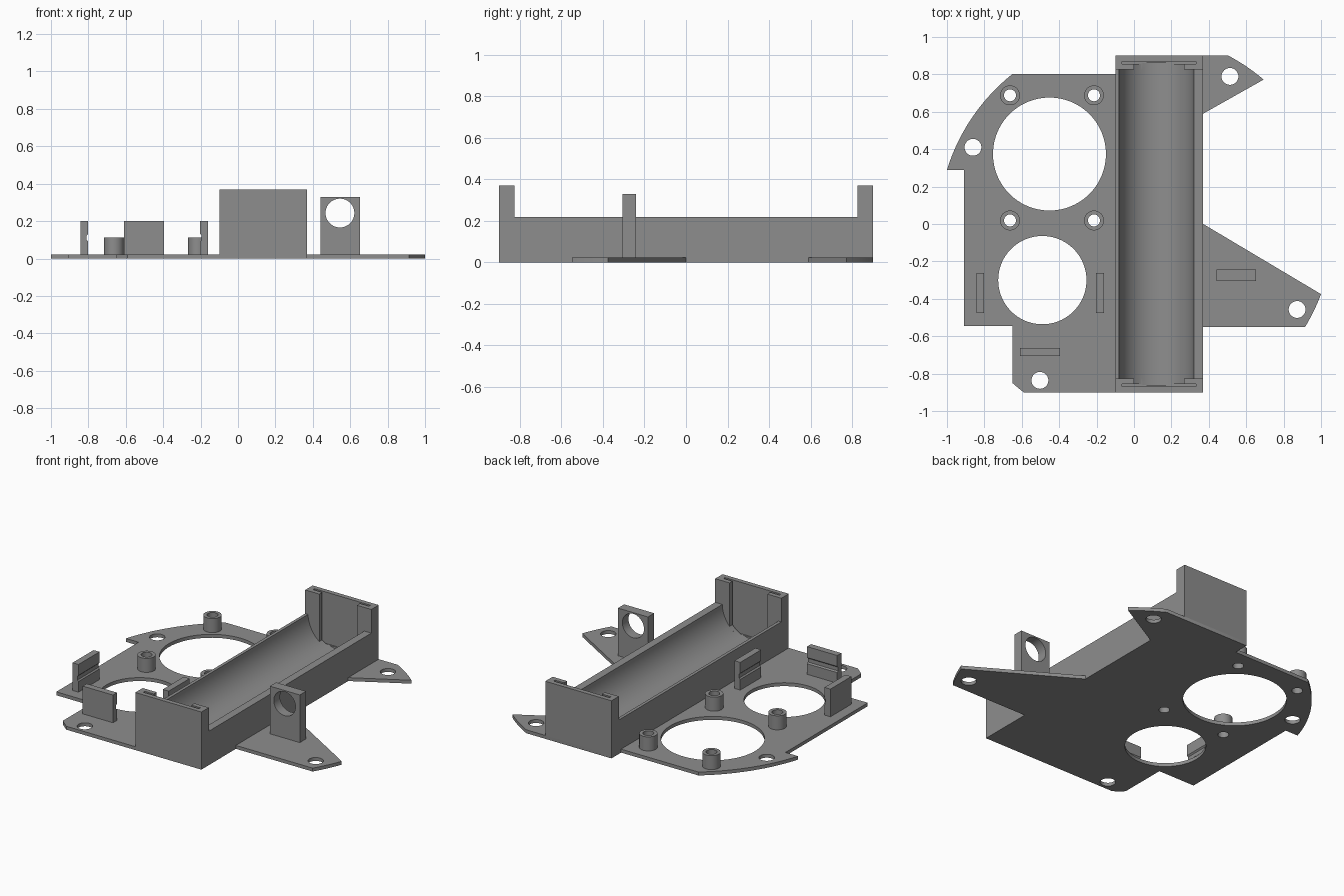
import bpy, bmesh, math
from mathutils import Matrix

if "Cube" in bpy.data.objects:
    bpy.data.objects.remove(bpy.data.objects["Cube"])

grey = bpy.data.materials.new("grey plastic")
grey.diffuse_color = (0.27, 0.27, 0.27, 1)
grey.use_nodes = True
grey.node_tree.nodes["Principled BSDF"].inputs["Base Color"].default_value = grey.diffuse_color
T = 0.022                      # base plate thickness
AXIS = {                       # where a profile's (u, v, depth) go
    'z': Matrix.Identity(3),
    'y': Matrix(((1, 0, 0), (0, 0, 1), (0, 1, 0))),
    'x': Matrix(((0, 0, 1), (1, 0, 0), (0, 1, 0))),
}


def circle(cx, cy, r, n=64):
    return [(cx + r * math.cos(2 * math.pi * i / n),
             cy + r * math.sin(2 * math.pi * i / n)) for i in range(n)]


def rect(u0, v0, u1, v1):
    return [(u0, v0), (u1, v0), (u1, v1), (u0, v1)]


def rim(p, q, n=14, c=(0, -0.03)):
    """Arc of the round chassis outline from p to q, ends included."""
    a = math.atan2(p[1] - c[1], p[0] - c[0])
    b = math.atan2(q[1] - c[1], q[0] - c[0])
    ra, rb = math.dist(p, c), math.dist(q, c)
    pts = []
    for i in range(n + 1):
        t = i / n
        r, w = ra + (rb - ra) * t, a + (b - a) * t
        pts.append((c[0] + r * math.cos(w), c[1] + r * math.sin(w)))
    return pts


def extrude(name, loops, d0, d1, axis='z'):
    """Solid from an outline plus hole loops, from depth d0 to d1."""
    cu = bpy.data.curves.new(name, 'CURVE')
    cu.dimensions, cu.fill_mode = '2D', 'BOTH'
    cu.extrude = (d1 - d0) / 2
    for loop in loops:
        s = cu.splines.new('POLY')
        s.points.add(len(loop) - 1)
        for pt, (u, v) in zip(s.points, loop):
            pt.co = (u, v, 0, 1)
        s.use_cyclic_u = True
    tmp = bpy.data.objects.new(name + " outline", cu)
    bpy.context.collection.objects.link(tmp)
    dg = bpy.context.evaluated_depsgraph_get()
    me = bpy.data.meshes.new_from_object(tmp.evaluated_get(dg))
    bpy.data.objects.remove(tmp)
    bm = bmesh.new()
    bm.from_mesh(me)
    bmesh.ops.remove_doubles(bm, verts=bm.verts, dist=1e-5)
    for v in bm.verts:
        v.co.z += (d0 + d1) / 2
        v.co = AXIS[axis] @ v.co
    bmesh.ops.recalc_face_normals(bm, faces=bm.faces)
    bm.to_mesh(me)
    bm.free()
    me.materials.clear()
    me.materials.append(grey)
    ob = bpy.data.objects.new(name, me)
    bpy.context.collection.objects.link(ob)
    return ob


def cut(ob, cutter):
    m = ob.modifiers.new("cut", 'BOOLEAN')
    m.operation, m.solver, m.object = 'DIFFERENCE', 'EXACT', cutter
    dg = bpy.context.evaluated_depsgraph_get()
    me = bpy.data.meshes.new_from_object(ob.evaluated_get(dg))
    ob.modifiers.clear()
    ob.data = me
    bpy.data.objects.remove(cutter)


# Base plate with motor openings, screw holes and standoff holes
posts = [(x, y) for x in (-0.663, -0.214) for y in (0.019, 0.688)]
outline = (rim((-0.65, -0.85), (-0.59, -0.9), 3)
           + [(0.37, -0.9), (0.37, -0.55)]
           + rim((0.915, -0.55), (1.0, -0.375))
           + [(0.37, 0.0), (0.37, 0.59)]
           + rim((0.693, 0.772), (0.505, 0.9))
           + [(-0.1, 0.9), (-0.1, 0.802)]
           + rim((-0.65, 0.802), (-1.0, 0.29))
           + [(-0.91, 0.29), (-0.91, -0.545), (-0.65, -0.545)])
holes = [circle(-0.452, 0.374, 0.302, 96), circle(-0.49, -0.3, 0.236, 96)]
holes += [circle(x, y, 0.045) for x, y in
          ((0.513, 0.789), (-0.861, 0.41), (-0.503, -0.836), (0.872, -0.457))]
holes += [circle(x, y, 0.032, 40) for x, y in posts]
extrude("base_plate", [outline] + holes, 0, T)

# Hollow standoffs
for i, (x, y) in enumerate(posts):
    extrude(f"standoff_{i + 1}", [circle(x, y, 0.053, 40), circle(x, y, 0.032, 40)], T, 0.112)

# Battery holder: low sides and raised ends
holder = extrude("battery_holder", [[
    (-0.9, T), (0.9, T), (0.9, 0.37), (0.825, 0.37), (0.825, 0.218),
    (-0.825, 0.218), (-0.825, 0.37), (-0.9, 0.37)]], -0.1, 0.37, 'x')
# round trough, then its narrower extension to the contact slots
cx, cz, r = 0.12, 0.225, 0.2
arc = [(cx + r * math.cos(a), cz + r * math.sin(a))
       for a in (math.pi + math.pi * i / 48 for i in range(49))]
cut(holder, extrude("trough_cutter", [arc + [(cx + r, 0.5), (cx - r, 0.5)]], -0.825, 0.825, 'y'))
for s in (-1, 1):
    x0, x1 = 0.0, 0.268
    low = [(x, cz - math.sqrt(r * r - (x - cx) ** 2))
           for x in (x0 + (x1 - x0) * i / 24 for i in range(25))]
    d = sorted((s * 0.80, s * 0.862))
    cut(holder, extrude("recess_cutter", [low + [(x1, 0.5), (x0, 0.5)]], d[0], d[1], 'y'))
    d = sorted((s * 0.855, s * 0.870))
    cut(holder, extrude("slot_cutter", [rect(-0.065, 0.04, 0.332, 0.5)], d[0], d[1], 'y'))

# Sensor bracket with a round window
extrude("sensor_bracket", [rect(0.44, T, 0.653, 0.328), circle(0.545, 0.243, 0.077)],
        -0.305, -0.242, 'y')


def clip_profile(outer, inner):
    """Upright clip with a shallow groove on its inner side."""
    g = inner + (0.008 if outer > inner else -0.008)
    return [(outer, T), (inner, T), (inner, 0.09), (g, 0.098), (g, 0.122),
            (inner, 0.13), (inner, 0.2), (outer, 0.2)]


# Three clips around the small opening
for name, o, i in (("left_clip", -0.843, -0.801), ("right_clip", -0.16, -0.202)):
    extrude(name, [clip_profile(o, i)], -0.475, -0.262, 'y')
extrude("front_clip", [clip_profile(-0.705, -0.664)], -0.61, -0.395, 'x')

# Smooth round surfaces, keep edges sharp
for ob in bpy.context.collection.objects:
    ob.select_set(True)
    bpy.context.view_layer.objects.active = ob
bpy.ops.object.shade_smooth_by_angle(angle=math.radians(30))
